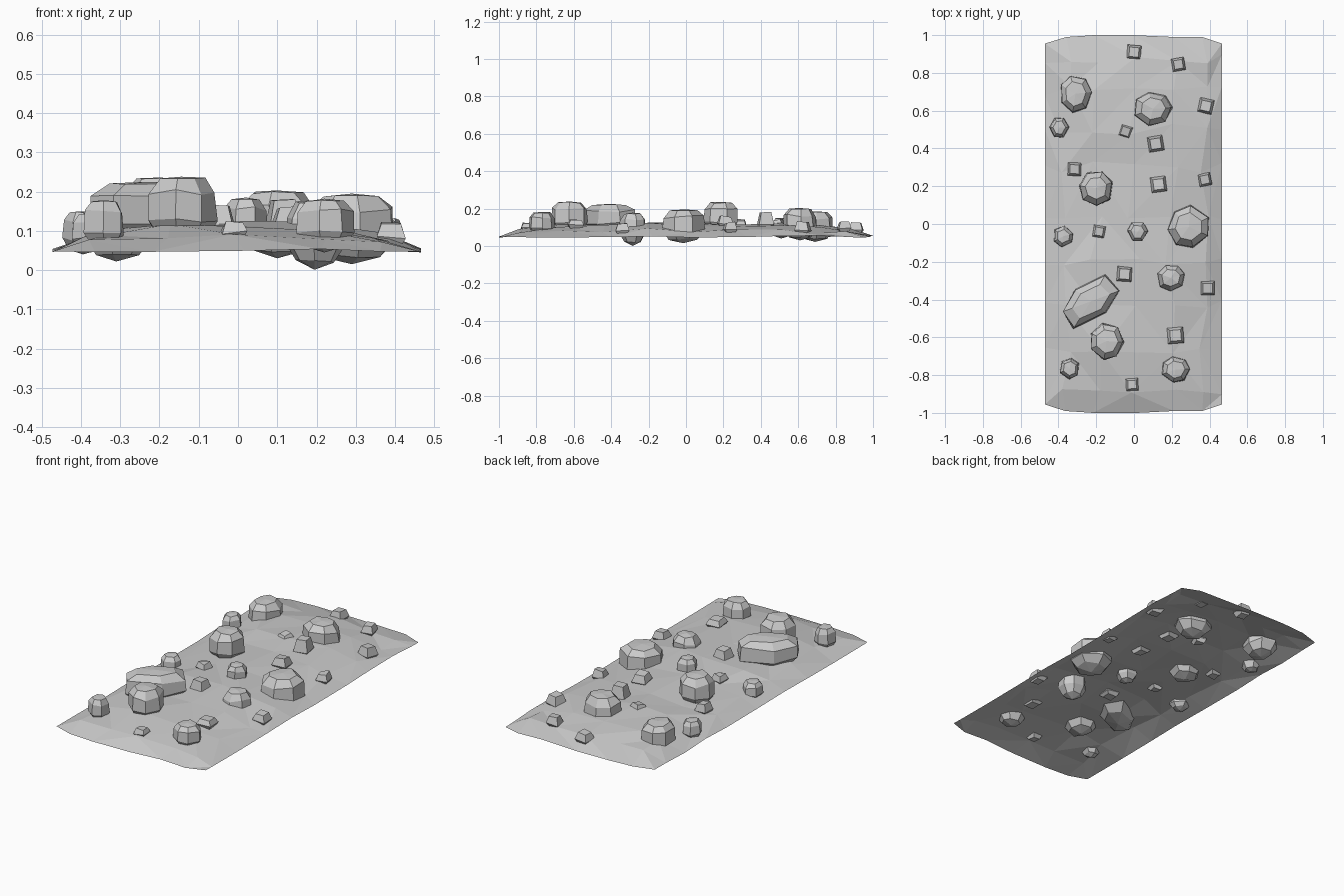
import bpy, bmesh, math, random

if "Cube" in bpy.data.objects:
    bpy.data.objects.remove(bpy.data.objects["Cube"])

random.seed(4)


def make_object(name, bm):
    bmesh.ops.recalc_face_normals(bm, faces=bm.faces[:])
    mesh = bpy.data.meshes.new(name)
    bm.to_mesh(mesh)
    bm.free()
    obj = bpy.data.objects.new(name, mesh)
    bpy.context.collection.objects.link(obj)
    return obj


def loft(name, rings, cap_low=None, cap_high=None):
    """Faceted closed stone from stacked rings, with optional pointed caps."""
    bm = bmesh.new()
    loops = [[bm.verts.new(p) for p in ring] for ring in rings]
    n = len(loops[0])
    for a, b in zip(loops, loops[1:]):
        for i in range(n):
            j = (i + 1) % n
            bm.faces.new((a[i], a[j], b[j], b[i]))
    for ring, tip in ((loops[0], cap_low), (loops[-1], cap_high)):
        if tip is None:
            bm.faces.new(ring)
        else:
            v = bm.verts.new(tip)
            for i in range(n):
                bm.faces.new((ring[i], ring[(i + 1) % n], v))
    return make_object(name, bm)


def ground_height(x, y):
    """Arched section that falls away towards both ends."""
    fx = 1 - min(1, abs(x) / .47) ** 3.5
    fy = 1 - min(1, abs(y)) ** 7
    return .05 + .066 * fx * fy


def boulder(name, x, y, rx, ry, bottom, top, rot=0.0, sides=7, start=0.0):
    angles = [(i + start + random.uniform(-.12, .12)) * math.tau / sides for i in range(sides)]
    h = top - bottom
    c, s = math.cos(rot), math.sin(rot)
    rings = []
    for level, scale, jit in ((.12, .68, .03), (.36, 1.02, .05), (.77, .97, .05), (.97, .66, .02)):
        ring = []
        for a in angles:
            k = scale * random.uniform(.97, 1.05)
            u, v = rx * k * math.cos(a), ry * k * math.sin(a)
            z = bottom + h * (level + random.uniform(-jit, jit))
            ring.append((x + u * c - v * s, y + u * s + v * c, z))
        rings.append(ring)
    loft(name, rings, (x, y, bottom), (x, y, top))


def pebble(name, x, y, r, top):
    rot = math.pi / 4 + random.uniform(-.35, .35)
    base = ground_height(x, y)
    rings = []
    for z0, scale in ((base - .02, .85), (base, 1.3), (top, .88)):
        rings.append([(x + r * scale * math.cos(rot + i * math.pi / 2),
                       y + r * scale * math.sin(rot + i * math.pi / 2),
                       z0 + random.uniform(-.006, .006)) for i in range(4)])
    loft(name, rings)


# Arched, uneven ground sheet with a low thin rim
xs = [-.472, -.36, -.2, 0, .2, .36, .466]
ys = [-.99, -.9, -.68, -.42, -.2, .05, .3, .5, .7, .88, .99]
bm = bmesh.new()
grid = []
for j, y in enumerate(ys):
    row = []
    for i, x in enumerate(xs):
        rim_x, rim_y = i in (0, len(xs) - 1), j in (0, len(ys) - 1)
        px, py = x, y
        if rim_x or rim_y:
            z = .05 + random.uniform(-.005, .006)
            if not rim_x:
                px += random.uniform(-.02, .02)
                py *= 1.01 if i in (2, 3) else 1
            elif not rim_y:
                py += random.uniform(-.03, .03)
            else:
                py *= .965
        else:
            px += random.uniform(-.035, .035)
            py += random.uniform(-.03, .03)
            z = ground_height(px, py) + random.uniform(-.01, .01)
        row.append(bm.verts.new((px, py, z)))
    grid.append(row)
for j in range(len(ys) - 1):
    for i in range(len(xs) - 1):
        a, b, c, d = grid[j][i], grid[j][i + 1], grid[j + 1][i + 1], grid[j + 1][i]
        if random.random() < .5:
            bm.faces.new((a, b, c))
            bm.faces.new((a, c, d))
        else:
            bm.faces.new((a, b, d))
            bm.faces.new((b, c, d))
ground = make_object("ground_sheet", bm)
if ground.data.polygons[20].normal.z < 0:
    ground.data.flip_normals()

# Boulders: x, y, radius x, radius y, bottom, top, rotation
boulders = [
    (-.31, .69, .085, .098, .022, .185, 0),
    (.10, .61, .10, .09, .03, .203, 0),
    (-.395, .51, .05, .055, .04, .15, 0),
    (-.20, .19, .09, .092, .06, .236, .3),
    (.29, -.015, .112, .112, .015, .195, .5),
    (-.23, -.41, .178, .1, .06, .225, .72),
    (-.145, -.62, .09, .096, .06, .238, 0),
    (.22, -.77, .074, .07, .045, .182, 0),
    (-.34, -.765, .054, .055, .05, .178, .4),
    (.195, -.285, .076, .07, .001, .178, .2),
    (.02, -.04, .054, .056, .06, .185, 0),
    (-.375, -.065, .053, .057, .045, .145, .4),
]
for i, (x, y, rx, ry, lo, hi, rot) in enumerate(boulders):
    long_slab = rx > .15
    boulder(f"boulder_{i + 1}", x, y, rx, ry, lo, hi, rot,
            6 if long_slab or rx < .06 else 7, .5 if long_slab else 0)

# Small four-sided stones: x, y, radius, top
pebbles = [
    (0, .91, .04, .125), (.235, .845, .037, .13), (.38, .625, .042, .13),
    (-.045, .49, .035, .14), (.115, .425, .044, .175), (-.315, .29, .038, .14),
    (.13, .21, .044, .16), (.375, .235, .036, .125), (-.185, -.04, .034, .14),
    (-.05, -.265, .043, .165), (.39, -.34, .04, .12), (.22, -.59, .046, .14),
    (-.01, -.85, .035, .125),
]
for i, (x, y, r, top) in enumerate(pebbles):
    pebble(f"small_stone_{i + 1}", x, y, r, top)
